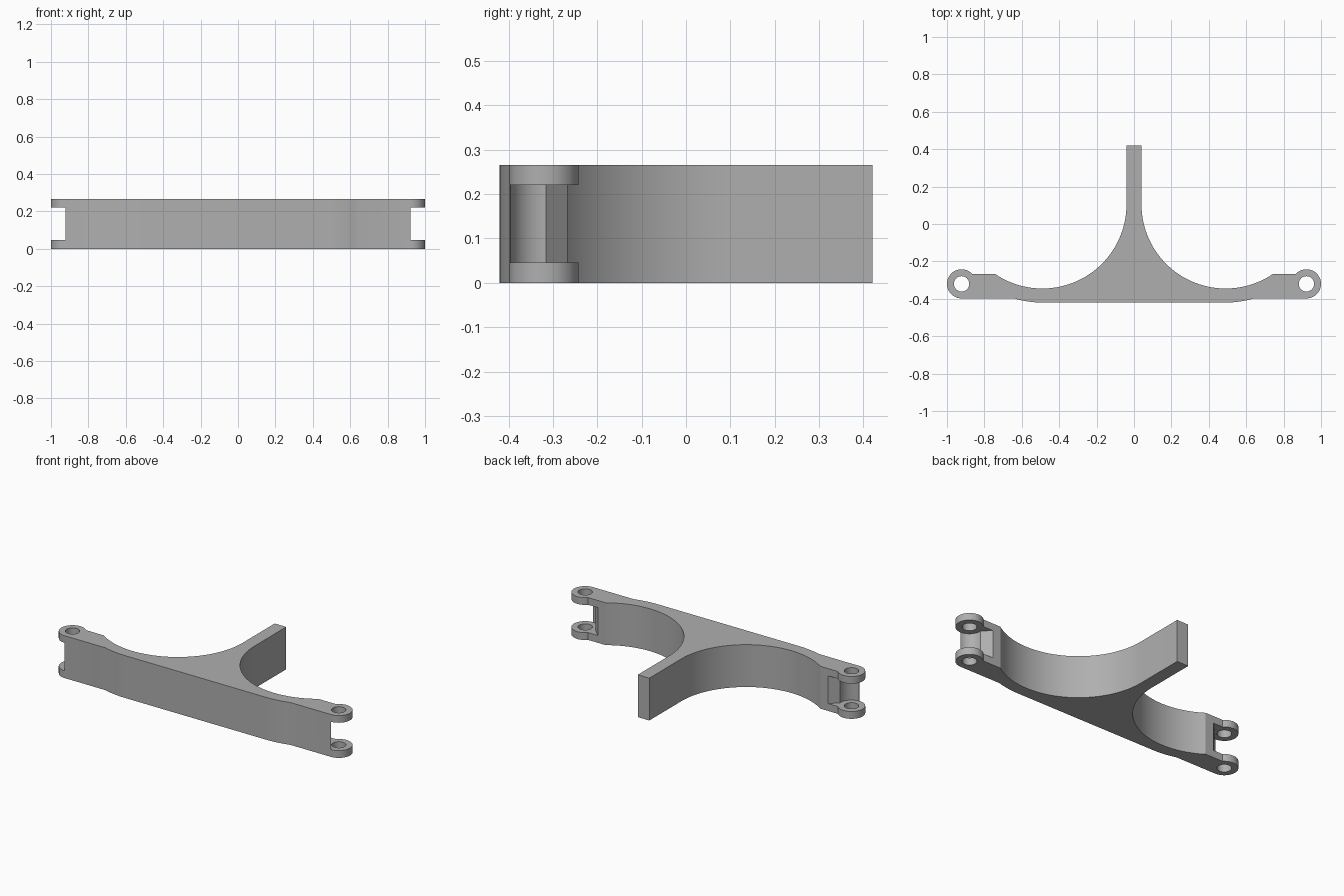
import bpy, bmesh
from math import radians, cos, sin, asin, sqrt, degrees

cube = bpy.data.objects.get("Cube")
if cube:
    bpy.data.objects.remove(cube, do_unlink=True)

HEIGHT = 0.265
PIN_X, PIN_Y, LUG_R, HOLE_R = 0.922, -0.32, 0.078, 0.041
BOW_X, BOW_Y, BOW_R = 0.49, 0.105, 0.45      # scooped back of each arm
STEM, BACK, FRONT = 0.04, 0.42, -0.42
SHELF = -0.267                               # back edge beside each lug

grey = bpy.data.materials.new("grey metal")
grey.use_nodes = True
grey.diffuse_color = (0.43, 0.43, 0.43, 1)
grey.node_tree.nodes["Principled BSDF"].inputs["Base Color"].default_value = grey.diffuse_color


def arc(cx, cy, r, start, end, steps):
    """Points along an arc, angles in degrees."""
    angles = [radians(start + (end - start) * i / steps) for i in range(steps + 1)]
    return [(cx + r * cos(a), cy + r * sin(a)) for a in angles]


def prism(name, outline, low, high):
    """Extrude a flat outline between two heights."""
    bm = bmesh.new()
    base = bm.faces.new([bm.verts.new((x, y, low)) for x, y in outline])
    top = bmesh.ops.extrude_face_region(bm, geom=[base])["geom"]
    bmesh.ops.translate(bm, vec=(0, 0, high - low),
                        verts=[v for v in top if isinstance(v, bmesh.types.BMVert)])
    bmesh.ops.recalc_face_normals(bm, faces=bm.faces)
    mesh = bpy.data.meshes.new(name)
    bm.to_mesh(mesh)
    bm.free()
    mesh.materials.append(grey)
    obj = bpy.data.objects.new(name, mesh)
    bpy.context.collection.objects.link(obj)
    return obj


def mirrored(points):
    return [(-x, y) for x, y in reversed(points)]


# Bracket outline, one half: front swell, lug, shelf, scoop, stem
swell_r = BOW_Y - FRONT
lug_front = PIN_Y - LUG_R
swell_end = -degrees(asin((BOW_Y - lug_front) / swell_r))
lug_end = 180 - degrees(asin((SHELF - PIN_Y) / LUG_R))
scoop_start = -degrees(asin((BOW_Y - SHELF) / BOW_R))
half = (arc(BOW_X, BOW_Y, swell_r, -90, swell_end, 8)
        + arc(PIN_X, PIN_Y, LUG_R, -90, lug_end, 32)
        + arc(BOW_X, BOW_Y, BOW_R, scoop_start, -180, 40)
        + [(STEM, BACK)])
bracket = prism("bracket", half + mirrored(half), 0, HEIGHT)

# Clevis slots with a rounded seat and slanted back wall, and pin holes
seat = arc(PIN_X, PIN_Y, 0.076, 180, 270, 16)
slot = [(seat[0][0] - 0.15, PIN_Y + 0.155), (seat[0][0], PIN_Y + 0.005)] + seat
slot += [(PIN_X, -0.5), (1.1, -0.5), (1.1, PIN_Y + 0.155)]
hole = arc(PIN_X, PIN_Y, HOLE_R, 0, 360, 32)[:-1]

cutters = []
for side, shape in (("left", lambda p: p), ("right", mirrored)):
    cutters.append(prism(side + "_slot_cutter", shape(slot), 0.046, 0.22))
    cutters.append(prism(side + "_hole_cutter", shape(hole), -0.1, HEIGHT + 0.1))

bpy.ops.object.select_all(action='DESELECT')
bracket.select_set(True)
bpy.context.view_layer.objects.active = bracket
for cutter in cutters:
    cutter.hide_render = True
    cut = bracket.modifiers.new("cut", 'BOOLEAN')
    cut.operation = 'DIFFERENCE'
    cut.solver = 'EXACT'
    cut.object = cutter
    bpy.ops.object.modifier_apply(modifier=cut.name)
for cutter in cutters:
    bpy.data.objects.remove(cutter, do_unlink=True)

bpy.ops.object.shade_smooth_by_angle(angle=radians(25))
